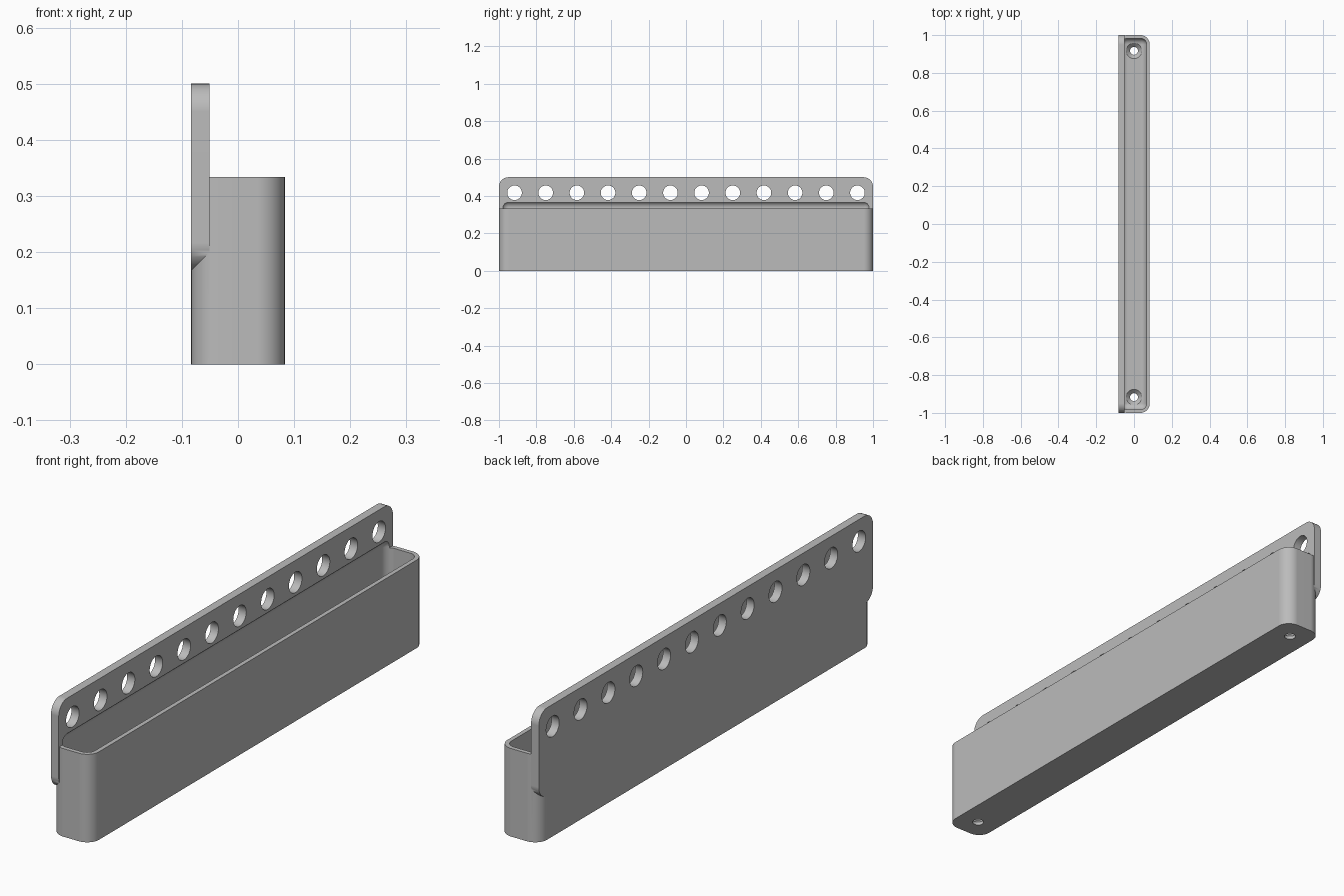
import bpy, bmesh, math
from mathutils import Matrix, Vector

if "Cube" in bpy.data.objects:
    bpy.data.objects.remove(bpy.data.objects["Cube"], do_unlink=True)

W = 1 / 12            # half depth of the bin
R = 0.05              # outer corner radius
WALL = 1 / 60
PLATE_FRONT = -0.051
RIM, PLATE_LOW, TOP = 1 / 3, 1 / 6, 0.5
FLOOR = 1 / 30
PITCH = 1 / 6         # spacing of the peg holes

grey = bpy.data.materials.new("plain grey")
grey.use_nodes = True
grey.diffuse_color = (0.5, 0.5, 0.5, 1)
grey.node_tree.nodes["Principled BSDF"].inputs["Base Color"].default_value = (0.5, 0.5, 0.5, 1)


def add_object(name, bm):
    bmesh.ops.recalc_face_normals(bm, faces=bm.faces)
    mesh = bpy.data.meshes.new(name)
    bm.to_mesh(mesh)
    bm.free()
    mesh.materials.append(grey)
    obj = bpy.data.objects.new(name, mesh)
    bpy.context.collection.objects.link(obj)
    return obj


def box(lo, hi):
    bm = bmesh.new()
    lo, hi = Vector(lo), Vector(hi)
    bmesh.ops.create_cube(bm, size=1)
    bmesh.ops.transform(bm, verts=bm.verts,
                        matrix=Matrix.Translation((lo + hi) / 2) @ Matrix.Diagonal((*(hi - lo), 1)))
    return bm


def rounded_box(name, lo, hi, radius, axis=None, segments=12):
    """Box with every edge rounded, or only those running along one axis."""
    bm = box(lo, hi)
    edges = [e for e in bm.edges if axis is None
             or abs(e.verts[0].co[axis] - e.verts[1].co[axis]) > 1e-4]
    bmesh.ops.bevel(bm, geom=edges, offset=radius, segments=segments,
                    profile=0.5, affect="EDGES")
    return add_object(name, bm)


def cylinder(name, centre, r1, r2, depth, turn=Matrix()):
    bm = bmesh.new()
    bmesh.ops.create_cone(bm, cap_ends=True, segments=40, radius1=r1, radius2=r2,
                          depth=depth, matrix=Matrix.Translation(centre) @ turn)
    return add_object(name, bm)


def combine(target, tool, operation):
    mod = target.modifiers.new(operation.title(), "BOOLEAN")
    mod.operation, mod.solver, mod.object = operation, "EXACT", tool
    bpy.context.view_layer.objects.active = target
    bpy.ops.object.modifier_apply(modifier=mod.name)
    bpy.data.objects.remove(tool, do_unlink=True)


# Bin body joined to the mounting plate
tray = rounded_box("wall_bin", (-W, -1, 0), (W, 1, RIM), R, axis=2)
plate = rounded_box("mounting_plate", (-W, -1, PLATE_LOW), (PLATE_FRONT, 1, TOP), R, axis=0)
combine(tray, plate, "UNION")

# Hollow with rounded edges, running a little way up into the plate
inner = W - WALL
hollow = rounded_box("hollow_cutter", (-inner, -1 + WALL, FLOOR), (inner, 1 - WALL, 0.371),
                     2 * WALL, segments=8)
combine(tray, hollow, "DIFFERENCE")

# Row of round holes through the plate
across = Matrix.Rotation(math.pi / 2, 4, "Y")
for i in range(12):
    y = (i - 5.5) * PITCH
    combine(tray, cylinder("peg_cutter", (-0.07, y, 0.417), 0.039, 0.039, 0.1, across), "DIFFERENCE")

# Countersunk screw holes in the floor
for y in (-5.5 * PITCH, 5.5 * PITCH):
    combine(tray, cylinder("sink_cutter", (0, y, FLOOR - 0.01), 0.021, 0.042, 0.021), "DIFFERENCE")
    combine(tray, cylinder("head_cutter", (0, y, FLOOR + 0.02), 0.042, 0.042, 0.04), "DIFFERENCE")
    combine(tray, cylinder("screw_cutter", (0, y, 0), 0.021, 0.021, 0.06), "DIFFERENCE")

# Smooth curves, crisp edges
bpy.ops.object.select_all(action="DESELECT")
tray.select_set(True)
bpy.context.view_layer.objects.active = tray
bpy.ops.object.shade_smooth_by_angle(angle=math.radians(30))
weighted = tray.modifiers.new("Weighted normals", "WEIGHTED_NORMAL")
weighted.keep_sharp = True
